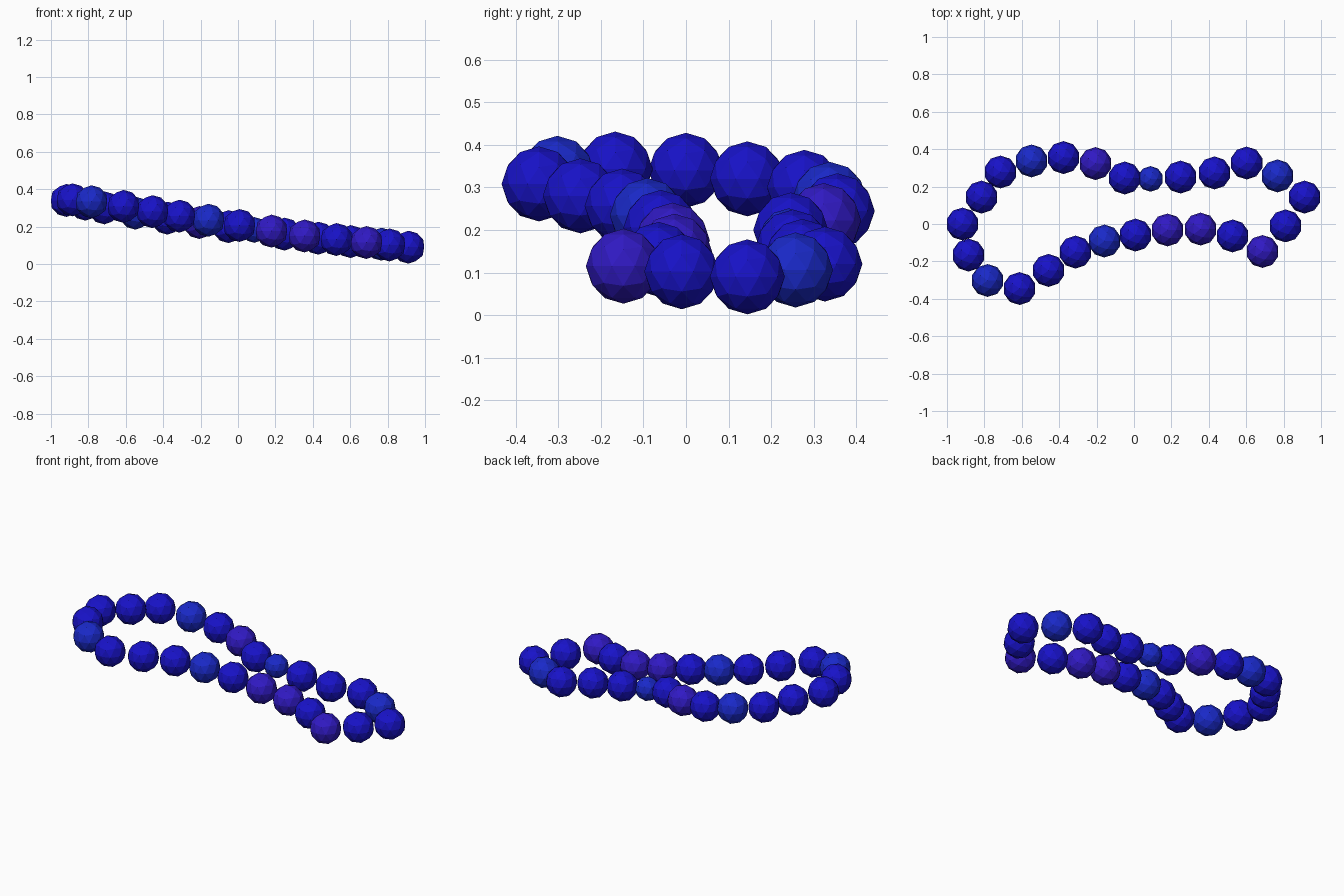
import bpy

# Bead centres in order around the loop: x, y, z
PATH = [
    (-.917, 0, .34), (-.815, .144, .32), (-.714, .278, .30), (-.548, .337, .272),
    (-.377, .355, .245), (-.206, .323, .222), (-.05, .246, .20), (.088, .241, .182),
    (.249, .251, .16), (.43, .273, .138), (.602, .326, .12), (.767, .257, .106),
    (.912, .144, .09), (.81, -.01, .102), (.687, -.147, .115), (.527, -.064, .131),
    (.356, -.027, .15), (.179, -.032, .176), (.008, -.059, .206), (-.158, -.091, .234),
    (-.313, -.15, .256), (-.457, -.248, .28), (-.612, -.345, .308), (-.783, -.302, .333),
    (-.885, -.166, .343)]
RADIUS = 0.088
SMALL = {7}
VIOLET = {5, 14, 16, 17}
LIGHT = {3, 7, 11, 19, 23}


def material(name, colour):
    mat = bpy.data.materials.new(name)
    mat.diffuse_color = (*colour, 1)
    return mat


blue = material("bead_blue", (.009, .006, .58))
light = material("bead_light_blue", (.01, .022, .58))
violet = material("bead_violet", (.03, .01, .55))

# Faceted beads
for i, pos in enumerate(PATH):
    r = RADIUS * (0.78 if i in SMALL else 1)
    bpy.ops.mesh.primitive_ico_sphere_add(subdivisions=2, radius=r, location=pos)
    bead = bpy.context.object
    bead.name = f"bead_{i + 1:02d}"
    mat = violet if i in VIOLET else light if i in LIGHT else blue
    bead.data.materials.append(mat)
